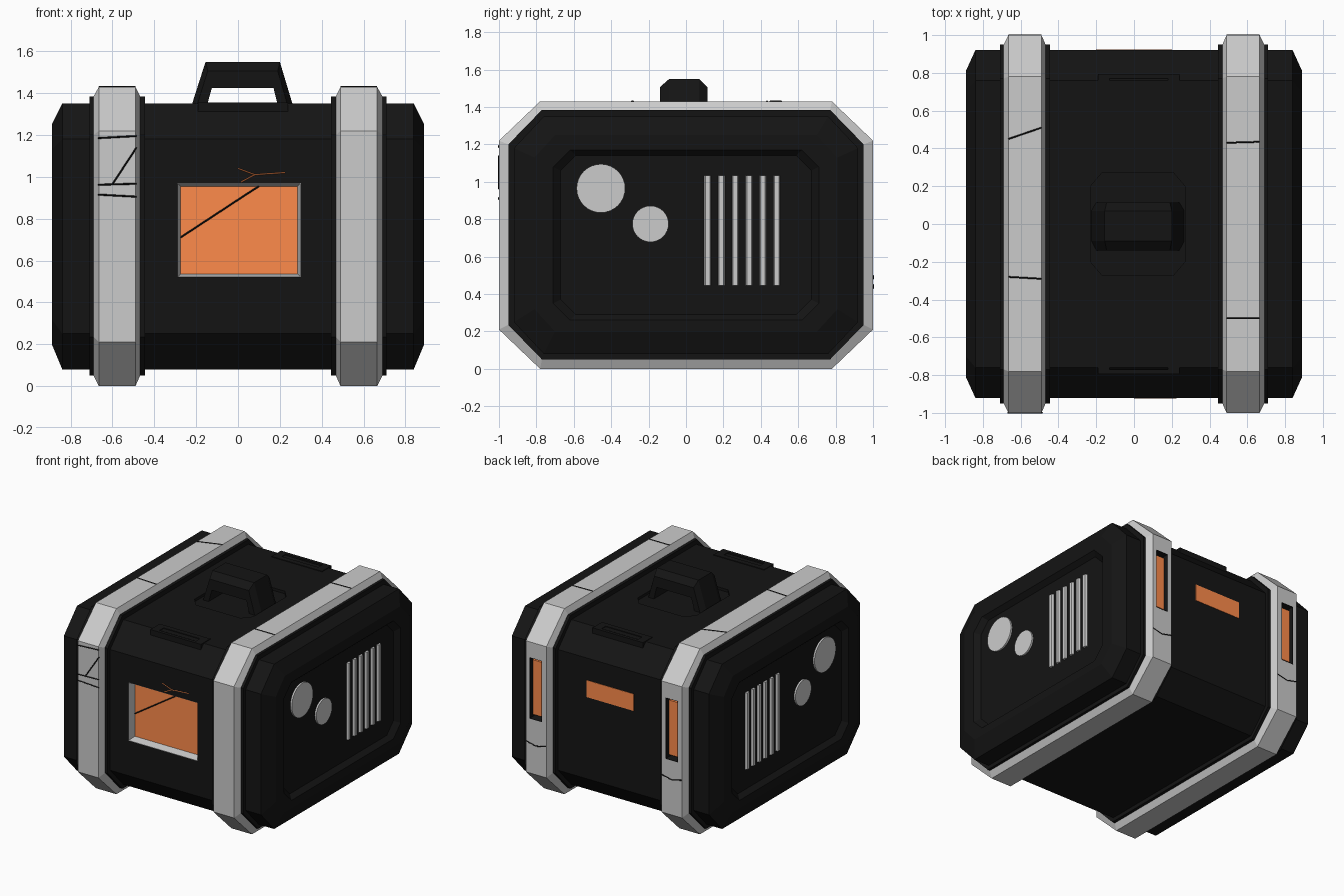
import bpy, bmesh
from math import pi
from mathutils import Vector, Matrix

if "Cube" in bpy.data.objects:
    bpy.data.objects.remove(bpy.data.objects["Cube"])


def material(name, rgb):
    m = bpy.data.materials.new(name)
    m.diffuse_color = (*rgb, 1)
    m.use_nodes = True
    m.node_tree.nodes["Principled BSDF"].inputs["Base Color"].default_value = m.diffuse_color
    return m


BLACK = material("black", (0.007, 0.007, 0.007))
ORANGE = material("orange", (1.0, 0.26, 0.07))


def finish(name, bm, mat=None):
    bmesh.ops.recalc_face_normals(bm, faces=bm.faces)
    me = bpy.data.meshes.new(name)
    bm.to_mesh(me)
    bm.free()
    ob = bpy.data.objects.new(name, me)
    bpy.context.collection.objects.link(ob)
    if mat:
        me.materials.append(mat)
    return ob


def loft(name, rings, mat=None, closed=False):
    """Skin rings of points; capped at both ends, or joined end to start."""
    bm = bmesh.new()
    vs = [[bm.verts.new(p) for p in r] for r in rings]
    n = len(vs[0])
    pairs = list(zip(vs, vs[1:])) + ([(vs[-1], vs[0])] if closed else [])
    for a, b in pairs:
        for i in range(n):
            j = (i + 1) % n
            bm.faces.new((a[i], a[j], b[j], b[i]))
    if not closed:
        bm.faces.new(vs[0])
        bm.faces.new(vs[-1])
    return finish(name, bm, mat)


def box(name, x, y, z, mat=None):
    ring = lambda zz: [(x[0], y[0], zz), (x[1], y[0], zz), (x[1], y[1], zz), (x[0], y[1], zz)]
    return loft(name, [ring(z[0]), ring(z[1])], mat)


def octagon(x, hy, z0, z1, cy, cz):
    """Chamfered rectangle in the side plane at x."""
    half = [(hy, z0 + cz), (hy, z1 - cz), (hy - cy, z1)]
    top = half + [(-y, z) for y, z in half[::-1]]
    return [(x, y, z) for y, z in top + [(-(hy - cy), z0), (hy - cy, z0)]]


def cut(ob, cutter):
    cutter.hide_render = True
    cutter.hide_viewport = True
    cutter.display_type = 'WIRE'
    m = ob.modifiers.new("cut", 'BOOLEAN')
    m.operation = 'DIFFERENCE'
    m.solver = 'EXACT'
    m.object = cutter


def frame(name, x, z, y0, y1, t, mat=None):
    """Funnel-shaped rectangular lining from y0 (outside) to y1 (inside)."""
    def rect(y, i):
        return [(x[0] + i, y, z[0] + i), (x[1] - i, y, z[0] + i),
                (x[1] - i, y, z[1] - i), (x[0] + i, y, z[1] - i)]
    return loft(name, [rect(y0, 0), rect(y1, 0), rect(y1, t), rect(y0, 0.002)], mat, True)


def crack(name, pts, mat=BLACK, r=0.004):
    cu = bpy.data.curves.new(name, 'CURVE')
    cu.dimensions = '3D'
    cu.bevel_depth = r
    cu.bevel_resolution = 0
    sp = cu.splines.new('POLY')
    sp.points.add(len(pts) - 1)
    for p, co in zip(sp.points, pts):
        p.co = (*co, 1)
    cu.materials.append(mat)
    ob = bpy.data.objects.new(name, cu)
    bpy.context.collection.objects.link(ob)


# Main shell with tapered ends and recessed end panels
end = [(0.84, 0.92, 0.08, 1.35, 0.16, 0.17), (0.89, 0.81, 0.20, 1.25, 0.11, 0.12),
       (0.89, 0.71, 0.26, 1.17, 0.09, 0.09), (0.855, 0.67, 0.29, 1.14, 0.08, 0.08)]
body = loft("body", [octagon(-e[0], *e[1:]) for e in end[::-1]] + [octagon(*e) for e in end], BLACK)

# Front window: pocket, grey lining, orange pane
wx, wz = (-0.29, 0.30), (0.52, 0.97)
cut(body, box("window_cutter", wx, (-1.1, -0.85), wz))
frame("window_lining", wx, wz, -0.921, -0.85, 0.018)
box("window_pane", (-0.28, 0.29), (-0.862, -0.85), (0.53, 0.96), ORANGE)

# Shallow octagonal recess under the handle
def plan(z):
    return [(0.02 + x, y, z) for x, y in [(0.25, -0.2), (0.25, 0.2), (0.19, 0.27), (-0.19, 0.27),
            (-0.25, 0.2), (-0.25, -0.2), (-0.19, -0.27), (0.19, -0.27)]]
cut(body, loft("handle_recess_cutter", [plan(1.33), plan(1.5)]))

# Carry handle: chamfered section swept over an arch
stations = [((-0.16, 1.3), (-0.235, 1.3)), ((-0.125, 1.425), (-0.155, 1.55)),
            ((0.17, 1.425), (0.20, 1.55)), ((0.20, 1.3), (0.275, 1.3))]
sections = []
for inner, outer in stations:
    i, o = Vector(inner), Vector(outer)
    m = i.lerp(o, 0.65)
    sec = [(i, -0.14), (m, -0.14), (o, -0.09), (o, 0.07), (m, 0.115), (i, 0.115)]
    sections.append([(p.x, y, p.y) for p, y in sec])
loft("carry_handle", sections, BLACK)

# Slotted grip blocks on the upper front and back edges
for s, side in ((-1, "front"), (1, "back")):
    grip = box("grip_block_" + side, (-0.19, 0.24), sorted((s * 0.68, s * 0.795)), (1.24, 1.355), BLACK)
    cut(grip, box("grip_cutter_" + side, (-0.13, 0.18), sorted((s * 0.72, s * 0.77)), (1.32, 1.5)))

# Orange light on the back
box("back_light", (-0.2, 0.2), (0.90, 0.923), (0.88, 1.01), ORANGE)

inner = (0.95, 0.05, 1.385, 0.18, 0.185)
outer = (1.0, 0.0, 1.43, 0.22, 0.21)
for s, side in ((-1, "left"), (1, "right")):
    # Straps on black flanges
    loft("flange_" + side, [octagon(s * x, *inner) for x in (0.445, 0.71)], BLACK)
    strap = loft("strap_" + side, [octagon(s * x, *o) for x, o in
                 ((0.468, inner), (0.49, outer), (0.665, outer), (0.69, inner))])

    # Light slot in the back of each strap
    sx = (s * 0.58 - 0.052, s * 0.58 + 0.052)
    cut(strap, box("slot_cutter_" + side, sx, (0.94, 1.1), (0.63, 1.1)))
    frame("slot_lining_" + side, sx, (0.63, 1.1), 1.001, 0.94, 0.012, BLACK)
    box("slot_light_" + side, (sx[0] + 0.01, sx[1] - 0.01), (0.94, 0.975), (0.655, 1.075), ORANGE)

    # Round ports on the end panel
    for k, (y, z, r) in enumerate(((-0.455, 0.965, 0.13), (-0.19, 0.775, 0.097))):
        bm = bmesh.new()
        mat = Matrix.Translation((s * 0.858, y, z)) @ Matrix.Rotation(pi / 2, 4, 'Y')
        bmesh.ops.create_cone(bm, cap_ends=True, segments=32, radius1=r, radius2=r, depth=0.02, matrix=mat)
        finish(f"port_{side}_{k}", bm)

    # Vent slats
    for k in range(6):
        y = 0.115 + k * 0.074
        prof = [(s * 0.85, y - 0.02), (s * 0.872, y - 0.012), (s * 0.872, y + 0.012), (s * 0.85, y + 0.02)]
        loft(f"vent_slat_{side}_{k}", [[(a, b, z) for a, b in prof] for z in (0.445, 1.035)])

# Cracks over the straps: front, top and back
for k, (xa, za, xb, zb) in enumerate(((-0.67, 1.185, -0.485, 1.195), (-0.67, 0.962, -0.485, 0.967),
                                      (-0.67, 0.915, -0.485, 0.905), (-0.6, 0.965, -0.485, 1.14))):
    crack(f"strap_crack_front_{k}", [(xa, -1, za), (xb, -1, zb)])
for k, (s, ya, yb) in enumerate(((-1, 0.45, 0.51), (-1, -0.28, -0.29), (1, 0.43, 0.435), (1, -0.5, -0.5))):
    xs = sorted((s * 0.665, s * 0.49))
    crack(f"strap_crack_top_{k}", [(xs[0], ya, 1.43), (xs[1], yb, 1.43)])
for k, (s, z) in enumerate(((1, 0.45), (-1, 0.5))):
    crack(f"strap_crack_back_{k}", [(s * 0.665, 1, z), (s * 0.58, 1, z - 0.02), (s * 0.49, 1, z)])

# Cracks across the window and glowing cracks above it
crack("window_crack", [(-0.275, -0.863, 0.71), (0.03, -0.863, 0.91), (0.1, -0.863, 0.955)])
crack("glow_crack_a", [(0.0, -0.92, 1.04), (0.08, -0.92, 1.01), (0.225, -0.92, 1.02)], ORANGE, 0.003)
crack("glow_crack_b", [(0.08, -0.92, 1.01), (0.015, -0.92, 0.975)], ORANGE, 0.003)
